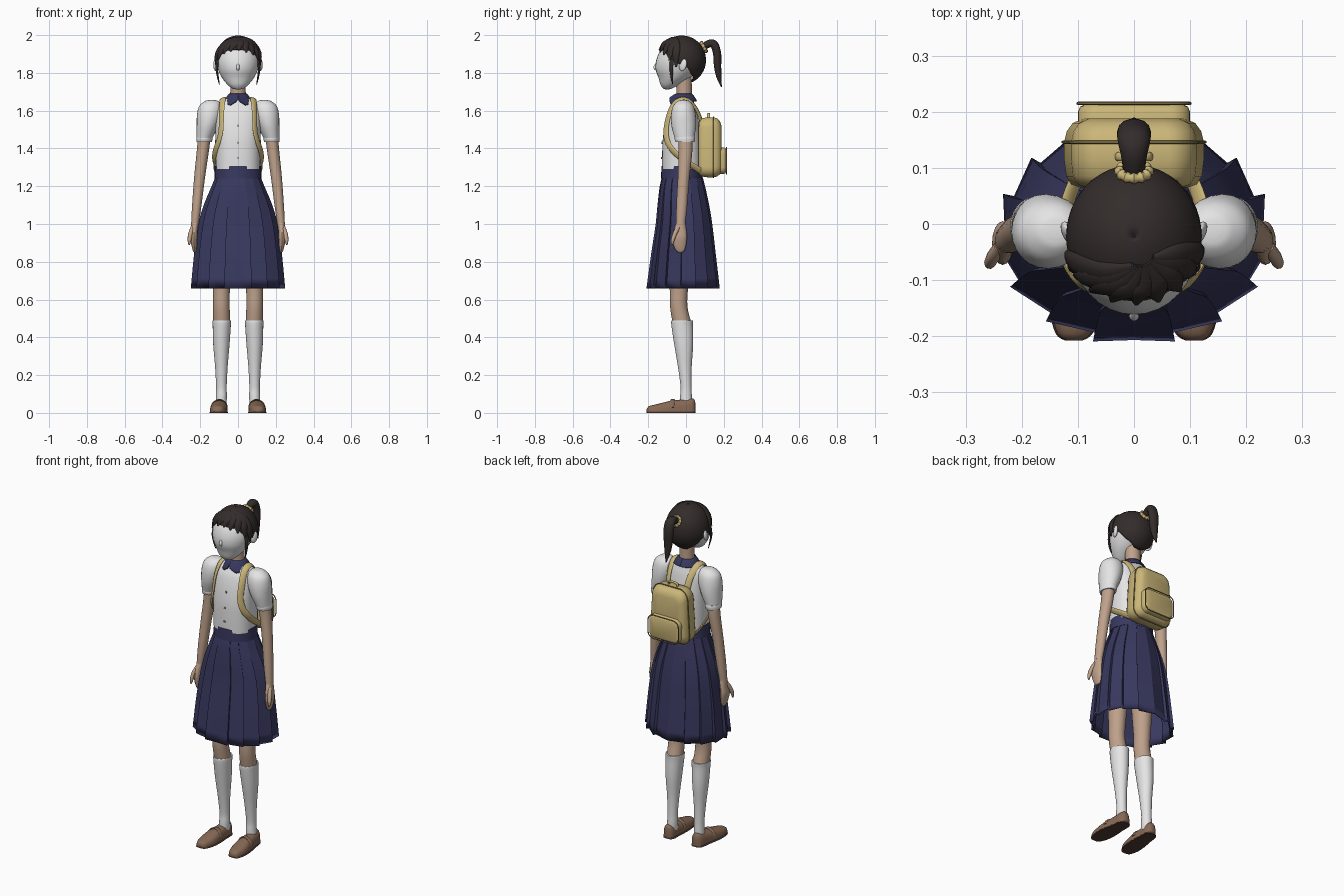
import bpy, bmesh, math
from mathutils import Vector

if "Cube" in bpy.data.objects:
    bpy.data.objects.remove(bpy.data.objects["Cube"])

def mat(name, r, g, b):
    m = bpy.data.materials.new(name)
    m.diffuse_color = (r, g, b, 1)
    m.use_nodes = True
    m.node_tree.nodes["Principled BSDF"].inputs["Base Color"].default_value = m.diffuse_color
    return m

WHITE = mat("white cloth", .78, .78, .79)
SKIN = mat("skin", .52, .36, .26)
HAIR = mat("dark hair", .033, .025, .024)
NAVY = mat("navy cloth", .04, .04, .115)
TAN = mat("yellow canvas", .60, .47, .19)
PIPE = mat("dark piping", .30, .24, .09)
SHOE = mat("brown leather", .24, .14, .09)
SOLE = mat("dark sole", .08, .045, .03)
BUTTON = mat("grey button", .3, .3, .32)

def interp(keys, n=5):
    """Catmull-Rom through tuples of any length."""
    out = []
    k = [keys[0]] + list(keys) + [keys[-1]]
    for i in range(1, len(k) - 2):
        for s in range(n):
            t = s / n
            out.append([.5 * (2*b + (c-a)*t + (2*a-5*b+4*c-d)*t*t + (3*b-a-3*c+d)*t**3)
                        for a, b, c, d in zip(*k[i-1:i+3])])
    return out + [list(keys[-1])]

def linear(keys, x):
    for (a, p), (b, q) in zip(keys, keys[1:]):
        if x <= b:
            return p + (q - p) * (x - a) / (b - a)
    return keys[-1][1]

def skin_rows(name, rows, material, cap=True, loop=False, closed=True, mirror=False, thick=0, angle=40):
    """Join rows of points into one surface."""
    bm = bmesh.new()
    vs = [[bm.verts.new(p) for p in r] for r in rows]
    n = len(vs[0])
    for i in range(len(vs) if loop else len(vs) - 1):
        a, b = vs[i], vs[(i + 1) % len(vs)]
        for j in range(n if closed else n - 1):
            bm.faces.new((a[j], a[(j+1) % n], b[(j+1) % n], b[j]))
    if cap and not loop:
        bm.faces.new(vs[0])
        bm.faces.new(vs[-1])
    bmesh.ops.recalc_face_normals(bm, faces=bm.faces)
    me = bpy.data.meshes.new(name)
    bm.to_mesh(me)
    bm.free()
    me.materials.append(material)
    ob = bpy.data.objects.new(name, me)
    bpy.context.collection.objects.link(ob)
    bpy.ops.object.select_all(action='DESELECT')
    ob.select_set(True)
    bpy.context.view_layer.objects.active = ob
    bpy.ops.object.shade_smooth_by_angle(angle=math.radians(angle))
    if thick:
        ob.modifiers.new("thickness", 'SOLIDIFY').thickness = thick
    if mirror:
        ob.modifiers.new("mirror", 'MIRROR')
    return ob

def spow(v, e):
    return math.copysign(abs(v) ** e, v)

def loft(name, keys, material, n=24, power=2, **kw):
    """Horizontal rings: (z, centre x, centre y, radius x, radius y)."""
    ang = [2 * math.pi * i / n for i in range(n)]
    rows = [[(x + a * spow(math.cos(t), 2/power), y + b * spow(math.sin(t), 2/power), z) for t in ang]
            for z, x, y, a, b in interp(keys)]
    return skin_rows(name, rows, material, **kw)

def sweep(name, keys, material, centre, n=10, smooth=4, loop=False, **kw):
    """Elliptical band along (x, y, z, half width, half thickness), facing away from centre."""
    pts = interp(keys, smooth) if smooth else keys
    rows = []
    for i, p in enumerate(pts):
        a = pts[i-1] if loop or i else p
        b = pts[(i+1) % len(pts)] if loop or i < len(pts)-1 else p
        t = (Vector(b[:3]) - Vector(a[:3])).normalized()
        side = t.cross(Vector(p[:3]) - Vector(centre)).normalized()
        out = side.cross(t)
        rows.append([Vector(p[:3]) + side * p[3] * math.cos(u) + out * p[4] * math.sin(u)
                     for u in (2 * math.pi * k / n for k in range(n))])
    return skin_rows(name, rows, material, loop=loop, **kw)

# ---- legs, socks, shoes
loft("legs", [(1.1, .075, -.03, .065, .07), (.8, .085, -.035, .054, .058), (.65, .088, -.038, .045, .048),
              (.56, .088, -.038, .044, .046), (.47, .086, -.02, .045, .05)], SKIN, mirror=True)
loft("socks", [(.488, .086, -.02, .044, .053), (.487, .086, -.02, .049, .058), (.46, .086, -.02, .048, .057),
               (.36, .088, -.012, .043, .05), (.24, .088, -.006, .033, .036), (.14, .088, 0, .028, .029),
               (.09, .088, 0, .029, .031), (.04, .09, 0, .029, .033)], WHITE, mirror=True)
SHOE_KEYS = [(-.208, .012, .02), (-.195, .03, .036), (-.15, .044, .047), (-.09, .045, .062),
             (-.03, .038, .07), (.02, .034, .076), (.042, .025, .073), (.05, .01, .05)]
def shoe_rows(widen, low, top):
    rows = []
    for y, w, h in interp(SHOE_KEYS, 4):
        cx = .095 - .06 * y
        hi = top or h
        arc = [math.pi * i / 12 for i in range(13)]
        rows.append([(cx + (w + widen) * spow(math.cos(t), .8), y, low + (hi - low) * math.sin(t) ** .7 if math.sin(t) > 1e-6 else low)
                     for t in arc])
    return rows
skin_rows("shoes", shoe_rows(0, .008, None), SHOE, mirror=True)
skin_rows("soles", shoe_rows(.003, 0, .014), SOLE, mirror=True)
sweep("shoe_straps", [(.058, -.075, .03, .012, .004), (.068, -.073, .055, .012, .004), (.098, -.07, .07, .012, .004),
                      (.13, -.073, .055, .012, .004), (.142, -.075, .03, .012, .004)], SHOE, (.1, -.075, 0), mirror=True)

# ---- pleated skirt and waistband
corners = [17, 39, 62, 87, 111, 133, 156]
half = [(0, .3)]
for c in corners:
    half += [(c, 1), (c + .6, 0)]
half += [(180, .8)]
around = half + [(360 - a, f) for a, f in reversed(half[1:-1])]
rows = []
for z, rx, ry, cy, d in interp([(1.25, .12, .108, -.02, .02), (1.2, .14, .122, -.02, .035), (1.1, .182, .14, -.016, .05),
                                (1.0, .21, .154, -.013, .06), (.85, .232, .175, -.016, .07), (.66, .25, .2, -.018, .08)], 3):
    rows.append([(rx * (1 - d * (1 - f)) * math.sin(math.radians(a)),
                  cy - ry * (1 - d * (1 - f)) * math.cos(math.radians(a)), z) for a, f in around])
skin_rows("pleated_skirt", rows, NAVY, cap=False, thick=.004, angle=12)
loft("waistband", [(1.24, 0, -.022, .124, .11), (1.275, 0, -.022, .123, .109), (1.308, 0, -.022, .122, .108)], NAVY, n=32)

# ---- blouse, sleeves, buttons, collar
loft("blouse", [(1.29, 0, -.022, .118, .105), (1.38, 0, -.022, .119, .104), (1.46, 0, -.022, .12, .1),
                (1.54, 0, -.02, .122, .088), (1.6, 0, -.017, .122, .073), (1.635, 0, -.013, .108, .058),
                (1.658, 0, -.01, .075, .048), (1.672, 0, -.01, .045, .042)], WHITE, n=36, power=2.4)
loft("sleeves", [(1.656, .14, -.013, .015, .012), (1.65, .14, -.013, .036, .032), (1.625, .145, -.014, .06, .054),
                 (1.58, .151, -.014, .066, .065), (1.52, .162, -.012, .057, .065), (1.455, .177, -.008, .042, .052)], WHITE, mirror=True)
loft("cuffs", [(1.463, .177, -.006, .042, .052), (1.45, .178, -.006, .043, .054), (1.434, .179, -.005, .041, .05)], WHITE, mirror=True)
for z, y in ((1.52, -.112), (1.43, -.125), (1.35, -.1275)):
    bpy.ops.mesh.primitive_cylinder_add(vertices=12, radius=.006, depth=.008, location=(0, y, z), rotation=(math.pi/2, 0, 0))
    bpy.context.object.name = "button"
    bpy.context.object.data.materials.append(BUTTON)
rows = []
for k in range(6):
    v = k / 5
    row = []
    for i in range(-36, 37):
        a = i * 5 - (.01 if i == 36 else 0)
        low = linear([(0, 1.668), (10, 1.648), (30, 1.63), (55, 1.634), (75, 1.648), (180, 1.652)], abs(a))
        r = .046 + .03 * v ** .8 + (.006 * v if abs(a) < 60 else 0)
        row.append((r * math.sin(math.radians(a)), -.012 - r * .93 * math.cos(math.radians(a)), 1.69 + (low - 1.69) * v))
    rows.append(row)
skin_rows("collar", rows, NAVY, cap=False, closed=False, thick=.006)

# ---- arms and hands
loft("arms", [(1.48, .176, -.003, .034, .037), (1.38, .187, -.003, .032, .036), (1.25, .203, -.012, .029, .031),
              (1.1, .218, -.022, .025, .029), (1.0, .228, -.028, .02, .024)], SKIN, mirror=True)
loft("hands", [(1.01, .227, -.027, .02, .024), (.97, .231, -.031, .018, .033), (.93, .234, -.034, .019, .039),
               (.89, .232, -.033, .015, .034), (.862, .23, -.031, .01, .024), (.85, .229, -.03, .005, .012)], SKIN, n=16, mirror=True)
sweep("thumbs", [(.238, -.04, .985, .012, .012), (.251, -.058, .95, .012, .012), (.257, -.07, .915, .01, .01),
                 (.258, -.074, .89, .004, .004)], SKIN, (.2, 0, .9), mirror=True)

# ---- neck, head, ears, nose
loft("neck", [(1.64, 0, -.01, .046, .042), (1.7, 0, -.01, .041, .041), (1.78, 0, -.012, .042, .042)], SKIN)
loft("head", [(1.713, 0, -.1, .012, .01), (1.718, 0, -.097, .03, .024), (1.738, 0, -.085, .056, .05), (1.775, 0, -.062, .085, .084),
              (1.82, 0, -.046, .106, .115), (1.87, 0, -.035, .114, .122), (1.92, 0, -.027, .103, .107), (1.96, 0, -.02, .07, .07)], WHITE, n=32)
sweep("nose", [(0, -.158, 1.85, .004, .003), (0, -.164, 1.83, .009, .009), (0, -.16, 1.815, .006, .005)], WHITE, (0, 0, 1.83))
bpy.ops.mesh.primitive_uv_sphere_add(segments=14, ring_count=10, radius=1)
ear = bpy.context.object
ear.name = "ears"
for v in ear.data.vertices:
    x, y, z = v.co
    v.co = (.117 + .012 * x + .007 * y, -.016 + .02 * y + .005 * z, 1.842 + .033 * z)
ear.data.materials.append(WHITE)
bpy.ops.object.shade_smooth()
ear.modifiers.new("mirror", 'MIRROR')

# ---- hair cap with a hairline, fringe locks, ponytail
def on_hair(a, z, k=1):
    s = math.sqrt(max(0, 1 - ((z - 1.868) / .13) ** 2)) * k
    return (.121 * s * math.sin(math.radians(a)), -.022 - .128 * s * math.cos(math.radians(a)), z)
HAIRLINE = [(0, 1.925), (40, 1.918), (62, 1.87), (78, 1.85), (100, 1.84), (120, 1.79), (150, 1.755), (180, 1.75)]
rows = []
for k in range(17):
    row = []
    for i in range(48):
        a = i * 7.5 - 180
        end = math.acos((linear(HAIRLINE, abs(a)) - 1.868) / .13)
        row.append(on_hair(a, 1.868 + .13 * math.cos(.02 + (end - .02) * k / 16)))
    rows.append(row)
cap = skin_rows("hair_cap", rows, HAIR, cap=False, thick=.008)
cap.data.materials.append(HAIR)
skin_rows("crown", [rows[0], [(x * .1, -.022, 1.999) for x, y, z in rows[0]]], HAIR, cap=False)
for a, z in ((-76, 1.83), (-58, 1.868), (-40, 1.9), (-20, 1.915), (2, 1.92), (22, 1.91), (42, 1.895), (60, 1.865), (76, 1.83)):
    root, mid = 20 + a * .3, 12 + a * .75
    sweep("fringe_lock", [(*on_hair(root, 1.986), .008, .005), (*on_hair(mid, 1.962), .02, .009),
                          (*on_hair(a * .95 + 3, (z + 1.962) / 2 + .008, 1.01), .021, .01),
                          (*on_hair(a, z, 1.03), .004, .003)], HAIR, (0, -.02, 1.86))
sweep("side_locks", [(.108, -.075, 1.87, .012, .006), (.112, -.078, 1.82, .01, .006), (.106, -.075, 1.775, .007, .004),
                     (.098, -.07, 1.738, .002, .002)], HAIR, (0, -.02, 1.82), mirror=True)
sweep("ponytail", [(0, .08, 1.925, .018, .018), (0, .115, 1.952, .022, .02), (0, .148, 1.952, .029, .022),
                   (0, .165, 1.9, .03, .022), (0, .167, 1.84, .026, .02), (0, .174, 1.78, .017, .014),
                   (0, .188, 1.725, .002, .002)], HAIR, (0, .08, 1.8), n=14)
ring = []
for i in range(48):
    t = 2 * math.pi * i / 48
    p = Vector((0, .094, 1.937)) + .025 * (math.cos(t) * Vector((1, 0, 0)) + math.sin(t) * Vector((0, -.5, .87)))
    m = .009 + .0015 * math.cos(t * 12)
    ring.append((*p, m, m))
sweep("hair_band", ring, TAN, (0, .094, 1.937), smooth=0, loop=True)

# ---- backpack: rounded outlines stacked from front to back
def outline(y, hw, z0, z1, r, taper=0):
    pts = []
    for sx, sz, q in ((1, 1, 0), (-1, 1, 1), (-1, -1, 2), (1, -1, 3)):
        for i in range(7):
            t = math.pi / 2 * (q + i / 6)
            x = sx * (hw - r) + r * math.cos(t)
            z = (z1 - r if sz > 0 else z0 + r) + r * math.sin(t)
            pts.append((x * (1 - taper * (z - z0) / (z1 - z0)), y, z))
    return pts
skin_rows("backpack_body", [outline(y, .128 - i, 1.247 + i, 1.565 - i * 1.3, .055 - i * .5, .15)
          for y, i in ((.065, .03), (.07, .014), (.085, .004), (.115, 0), (.145, 0), (.165, .005), (.18, .016), (.188, .035))], TAN)
skin_rows("backpack_pocket", [outline(y, .1 - i, 1.265 + i, 1.405 - i, .035 - i * .5)
          for y, i in ((.17, 0), (.2, 0), (.209, .004), (.214, .014))], TAN)
for name, pts, c in (("body_piping", outline(.146, .13, 1.245, 1.567, .056, .15), (0, .146, 1.4)),
                     ("pocket_piping", outline(.215, .1, 1.265, 1.405, .035), (0, .215, 1.335))):
    sweep(name, [(*p, .003, .003) for p in pts], PIPE, c, n=6, smooth=0, loop=True)
sweep("backpack_handle", [(.03, .12, 1.555, .008, .005), (.025, .12, 1.578, .008, .005), (0, .12, 1.584, .008, .005),
                          (-.025, .12, 1.578, .008, .005), (-.03, .12, 1.555, .008, .005)], TAN, (0, .12, 1.5))
sweep("shoulder_straps", [(x, y, z, .018, .006) for x, y, z in (
    (.062, .085, 1.53), (.068, .06, 1.6), (.076, .02, 1.652), (.08, -.02, 1.664), (.083, -.06, 1.642), (.088, -.09, 1.58),
    (.09, -.106, 1.5), (.103, -.1, 1.44), (.12, -.07, 1.39), (.126, -.02, 1.345), (.118, .04, 1.305), (.1, .085, 1.275))],
    TAN, (0, -.02, 1.45), mirror=True)
